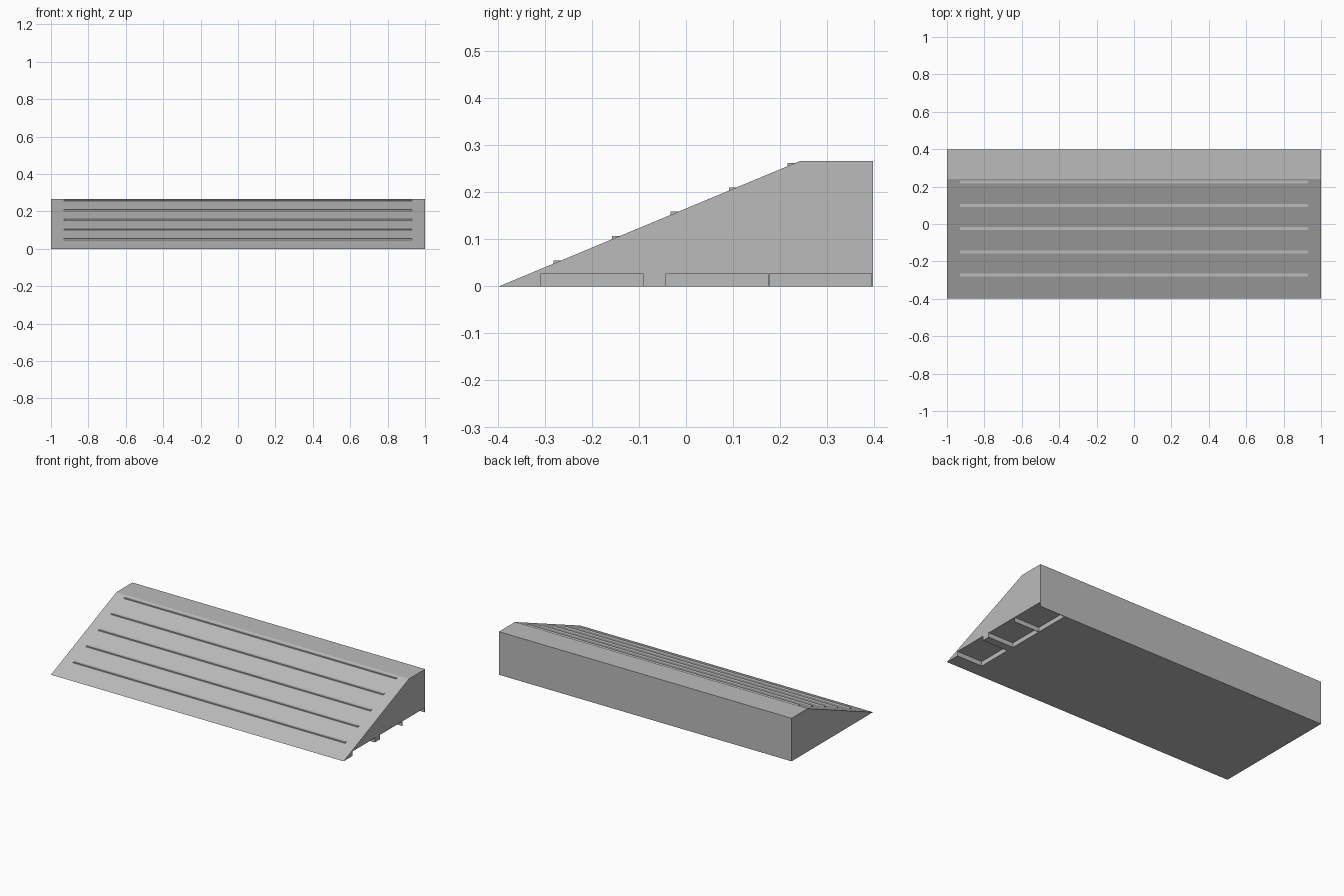
import bpy
import bmesh

if "Cube" in bpy.data.objects:
    bpy.data.objects.remove(bpy.data.objects["Cube"])

DEPTH, HEIGHT, PEAK = 0.3975, 0.266, 0.2415
SLOPE = HEIGHT / (PEAK + DEPTH)

grey = bpy.data.materials.new("plain_grey")
grey.diffuse_color = (0.5, 0.5, 0.5, 1)
grey.use_nodes = True
grey.node_tree.nodes["Principled BSDF"].inputs["Base Color"].default_value = grey.diffuse_color


def prism(name, profile, x0, x1):
    """Extrude a (y, z) profile along x."""
    bm = bmesh.new()
    face = bm.faces.new([bm.verts.new((x0, y, z)) for y, z in profile])
    ext = bmesh.ops.extrude_face_region(bm, geom=[face])["geom"]
    moved = [g for g in ext if isinstance(g, bmesh.types.BMVert)]
    bmesh.ops.translate(bm, vec=(x1 - x0, 0, 0), verts=moved)
    bmesh.ops.recalc_face_normals(bm, faces=bm.faces)
    mesh = bpy.data.meshes.new(name)
    bm.to_mesh(mesh)
    bm.free()
    mesh.materials.append(grey)
    obj = bpy.data.objects.new(name, mesh)
    bpy.context.collection.objects.link(obj)
    return obj


# Wedge body with a flat landing at the back
body = prism("ramp_body", [(-DEPTH, 0), (DEPTH, 0), (DEPTH, HEIGHT), (PEAK, HEIGHT)], -1, 1)

# Three shallow channels under the right end
for i, y in enumerate((-0.3085, -0.0425, 0.1775)):
    w = 0.217
    cutter = prism(f"channel_cutter_{i + 1}",
                   [(y, -0.05), (y + w, -0.05), (y + w, 0.0277), (y, 0.0277)], 0.827, 1.1)
    cutter.hide_render = True
    cutter.hide_set(True)
    cut = body.modifiers.new(f"channel_{i + 1}", "BOOLEAN")
    cut.operation = "DIFFERENCE"
    cut.solver = "EXACT"
    cut.object = cutter

# Five grip ribs with level tops across the slope
for i in range(5):
    y = -0.282 + i * 0.1243
    z = (y + DEPTH) * SLOPE
    top = z + 0.007
    back = y + 0.007 / SLOPE
    prism(f"grip_rib_{i + 1}",
          [(y, z - 0.002), (y, top), (back, top), (back, top - 0.002)], -0.93, 0.93)
